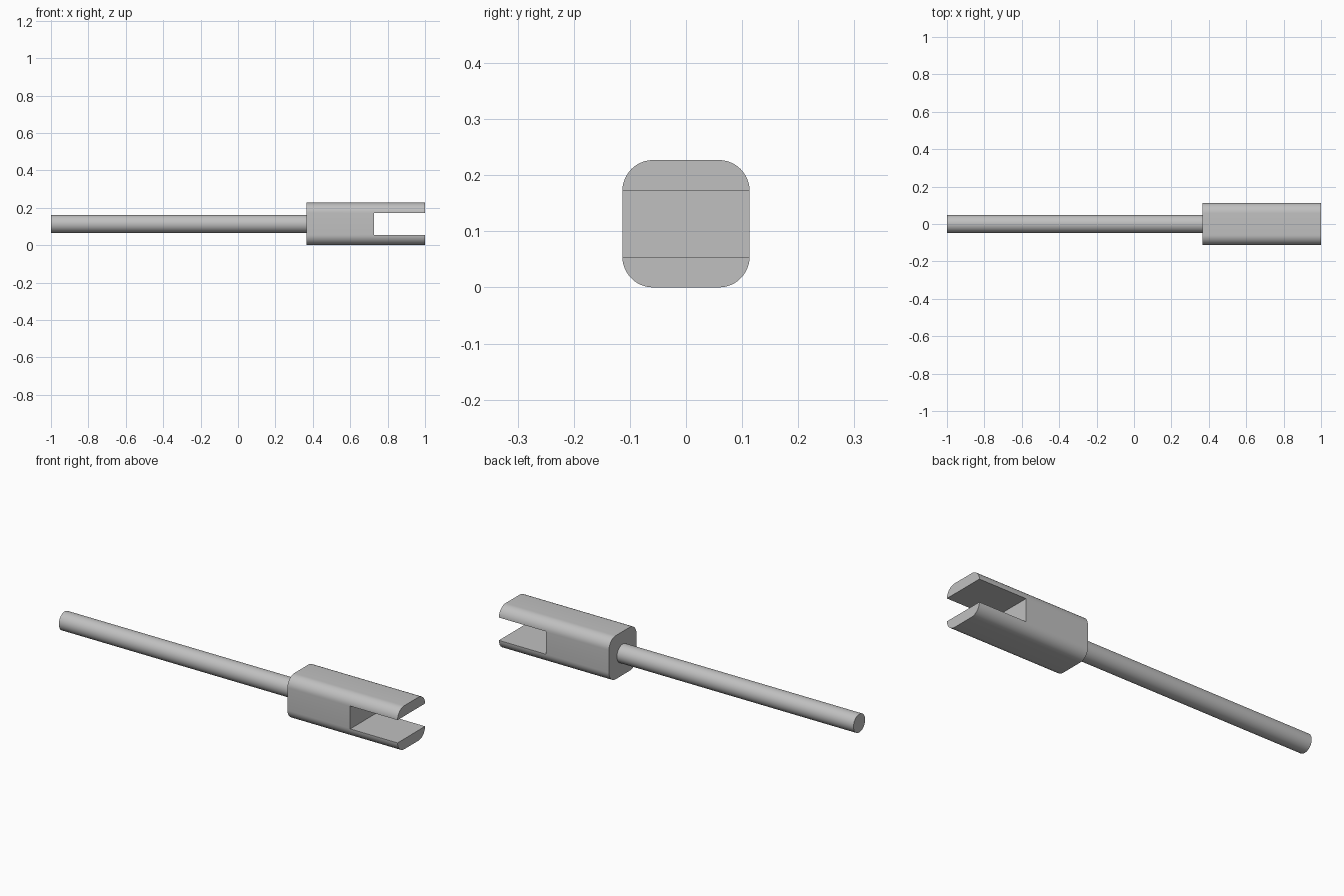
import bpy
import bmesh
from math import cos, sin, pi, radians

cube = bpy.data.objects.get("Cube")
if cube:
    bpy.data.objects.remove(cube, do_unlink=True)

SIZE = 0.227           # width and height of the fork block
MID = SIZE / 2         # height of the shared axis
CORNER = 0.055         # rounding of the long edges
BLOCK_START, SLOT_START, END = 0.365, 0.727, 1.0
SLOT_HALF = 0.0595
ROD_RADIUS = 0.048

steel = bpy.data.materials.new("plain grey")
steel.use_nodes = True
grey = (0.53, 0.53, 0.53, 1)
steel.diffuse_color = grey
steel.node_tree.nodes["Principled BSDF"].inputs["Base Color"].default_value = grey


def extrude_x(name, outline, x0, x1):
    """Solid made by sweeping a (y, z) outline along x."""
    bm = bmesh.new()
    face = bm.faces.new([bm.verts.new((x0, y, z)) for y, z in outline])
    swept = bmesh.ops.extrude_face_region(bm, geom=[face])["geom"]
    verts = [v for v in swept if isinstance(v, bmesh.types.BMVert)]
    bmesh.ops.translate(bm, verts=verts, vec=(x1 - x0, 0, 0))
    bmesh.ops.recalc_face_normals(bm, faces=bm.faces)
    mesh = bpy.data.meshes.new(name)
    bm.to_mesh(mesh)
    bm.free()
    mesh.materials.append(steel)
    obj = bpy.data.objects.new(name, mesh)
    bpy.context.collection.objects.link(obj)
    return obj


def smooth(obj):
    bpy.ops.object.select_all(action="DESELECT")
    obj.select_set(True)
    bpy.context.view_layer.objects.active = obj
    bpy.ops.object.shade_smooth_by_angle(angle=radians(30))


# Fork block: rounded square bar
flat = MID - CORNER
outline = []
for quarter in range(4):
    mid_angle = quarter * pi / 2 + pi / 4
    cy = flat if cos(mid_angle) > 0 else -flat
    cz = flat if sin(mid_angle) > 0 else -flat
    for step in range(13):
        a = (quarter + step / 12) * pi / 2
        outline.append((cy + CORNER * cos(a), MID + cz + CORNER * sin(a)))
fork = extrude_x("fork_block", outline, BLOCK_START, END)

# Slot cut through the block from front to back
slot = [(-0.2, MID - SLOT_HALF), (0.2, MID - SLOT_HALF),
        (0.2, MID + SLOT_HALF), (-0.2, MID + SLOT_HALF)]
cutter = extrude_x("slot_cutter", slot, SLOT_START, END + 0.1)
cut = fork.modifiers.new("slot", "BOOLEAN")
cut.operation = "DIFFERENCE"
cut.solver = "EXACT"
cut.object = cutter
bpy.ops.object.select_all(action="DESELECT")
fork.select_set(True)
bpy.context.view_layer.objects.active = fork
bpy.ops.object.modifier_apply(modifier=cut.name)
bpy.data.objects.remove(cutter, do_unlink=True)
smooth(fork)

# Round rod, ending at the back of the block
circle = [(ROD_RADIUS * cos(i * pi / 32), MID + ROD_RADIUS * sin(i * pi / 32))
          for i in range(64)]
rod = extrude_x("rod", circle, -1, BLOCK_START + 0.01)
smooth(rod)
